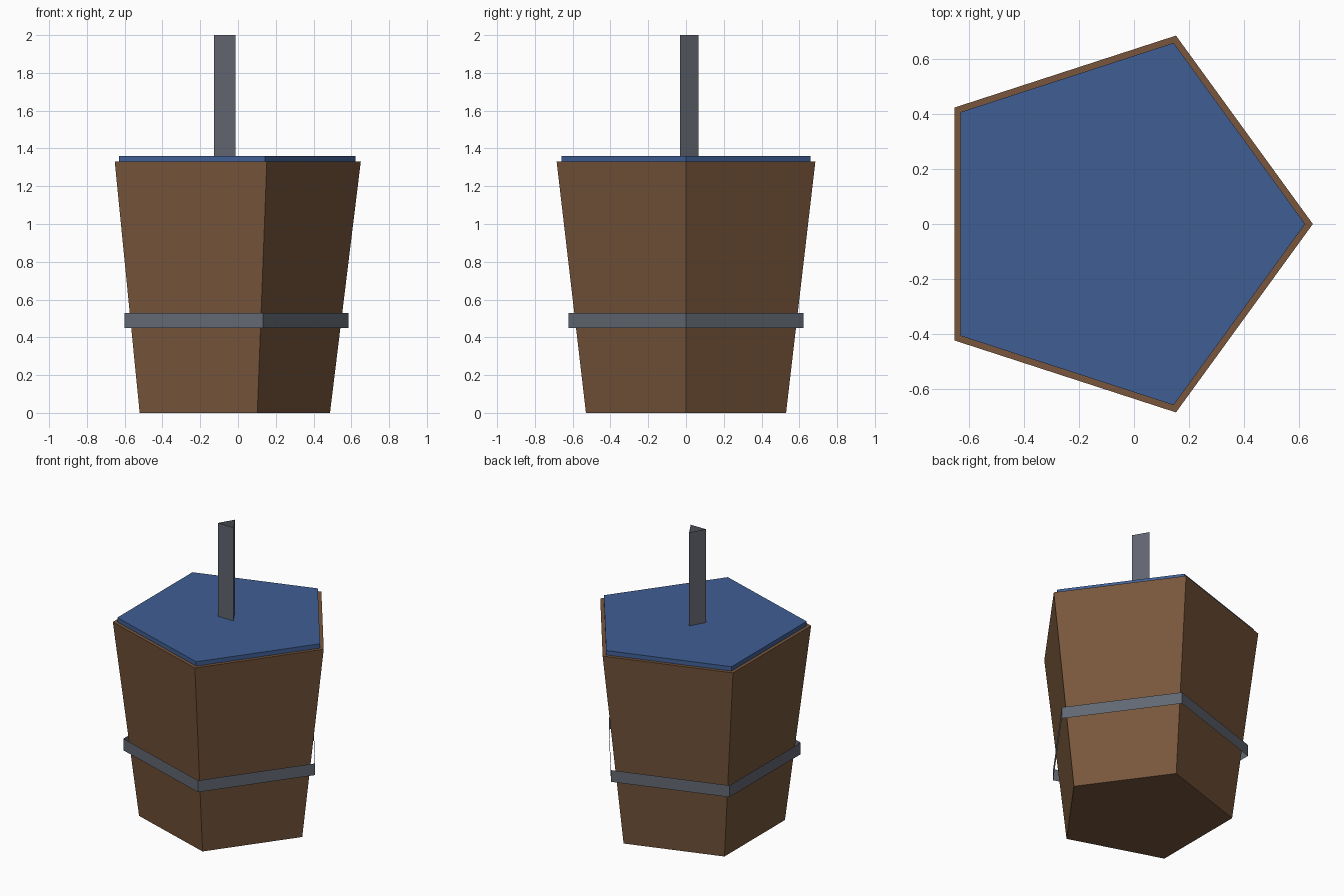
import bpy, bmesh, math

if "Cube" in bpy.data.objects:
    bpy.data.objects.remove(bpy.data.objects["Cube"])

CX = -0.07  # shared axis of all parts


def lin(c):
    c /= 255
    return c / 12.92 if c <= 0.04045 else ((c + 0.055) / 1.055) ** 2.4


def material(name, rgb):
    m = bpy.data.materials.new(name)
    m.diffuse_color = (*[lin(c) for c in rgb], 1)
    m.use_nodes = True
    m.node_tree.nodes["Principled BSDF"].inputs["Base Color"].default_value = m.diffuse_color
    return m


def prism(name, mat, sides, r0, r1, z0, z1, turn=0.0, caps=True):
    """Straight or tapered prism; without caps it is an open tube."""
    bm = bmesh.new()
    rings = []
    for r, z in ((r0, z0), (r1, z1)):
        angles = [turn + 2 * math.pi * i / sides for i in range(sides)]
        rings.append([bm.verts.new((CX + r * math.cos(a), r * math.sin(a), z)) for a in angles])
    low, high = rings
    for i in range(sides):
        j = (i + 1) % sides
        bm.faces.new((low[i], low[j], high[j], high[i]))
    if caps:
        bm.faces.new(low[::-1])
        bm.faces.new(high)
    mesh = bpy.data.meshes.new(name)
    bm.to_mesh(mesh)
    bm.free()
    mesh.materials.append(mat)
    obj = bpy.data.objects.new(name, mesh)
    bpy.context.collection.objects.link(obj)
    return obj


wood = material("brown wood", (120, 86, 60))
steel = material("grey metal", (98, 104, 114))
iron = material("dark grey metal", (98, 101, 112))
water = material("blue water", (64, 95, 148))

# Tapered five-sided bucket body
prism("bucket", wood, 5, 0.557, 0.72, 0.0, 1.33)
# Water slab filling the top
prism("water_surface", water, 5, 0.692, 0.692, 1.33, 1.36)
# Loose hoop, an open sheet around the body
prism("hoop", steel, 5, 0.655, 0.655, 0.45, 0.53, caps=False)
# Three-sided open rod standing in the water
prism("handle", iron, 3, 0.066, 0.066, 1.36, 2.0, turn=math.pi / 2, caps=False)
